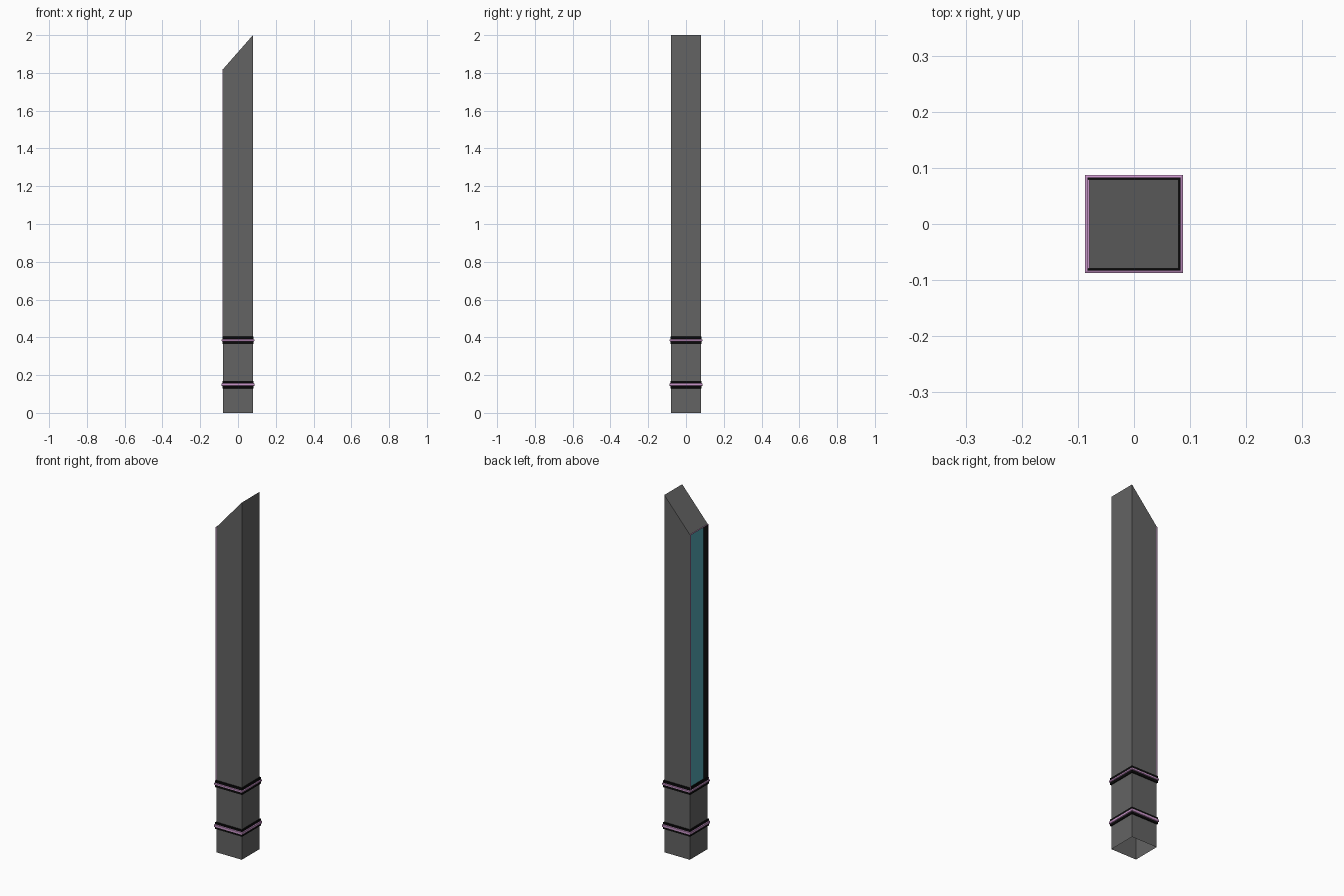
import bpy, bmesh
from mathutils import Vector

if "Cube" in bpy.data.objects:
    bpy.data.objects.remove(bpy.data.objects["Cube"])

W = 0.079          # half width of the post
SEAM = 0.385       # height where the upper shaft starts
LOW, HIGH = 1.82, 2.0


def material(name, rgb):
    m = bpy.data.materials.new(name)
    m.diffuse_color = (*rgb, 1)
    m.use_nodes = True
    m.node_tree.nodes["Principled BSDF"].inputs["Base Color"].default_value = m.diffuse_color
    return m


GREY = material("dark grey", (0.125, 0.125, 0.125))
BLACK = material("black", (0.003, 0.003, 0.003))
PINK = material("pink trim", (0.58, 0.30, 0.58))
TEAL = material("teal panel", (0.09, 0.38, 0.45))
MATS = [GREY, BLACK, PINK, TEAL]


def finish(bm, name):
    me = bpy.data.meshes.new(name)
    bm.to_mesh(me)
    bm.free()
    for m in MATS:
        me.materials.append(m)
    ob = bpy.data.objects.new(name, me)
    bpy.context.collection.objects.link(ob)
    return ob


def square(bm, r, z):
    return [bm.verts.new((x * r, y * r, z))
            for x, y in ((-1, -1), (1, -1), (1, 1), (-1, 1))]


def bridge(bm, a, b, mat=0):
    faces = []
    for i in range(4):
        j = (i + 1) % 4
        f = bm.faces.new((a[i], a[j], b[j], b[i]))
        f.material_index = mat
        faces.append(f)
    return faces


# Base: hollow square tube, open underneath
bm = bmesh.new()
bridge(bm, square(bm, W, 0), square(bm, W, SEAM))
finish(bm, "base")

# Shaft: slanted top, framed and recessed panel on the left side
bm = bmesh.new()
bottom, top = square(bm, W, SEAM), square(bm, W, HIGH)
for v in top:
    if v.co.x < 0:
        v.co.z = LOW
side = bridge(bm, bottom, top)[3]
bm.faces.new(top)


def push(face, dx, mat):
    """Extrude one face along x and colour the new walls."""
    new = bmesh.ops.extrude_discrete_faces(bm, faces=[face])["faces"][0]
    bmesh.ops.translate(bm, verts=new.verts, vec=Vector((dx, 0, 0)))
    for e in new.edges:
        for f in e.link_faces:
            if f != new:
                f.material_index = mat
    return new


side = push(side, -0.004, 2)
rim = bmesh.ops.inset_individual(bm, faces=[side], thickness=0.004)["faces"]
for f in rim:
    f.material_index = 2
side = push(side, 0.028, 1)
side.material_index = 3
finish(bm, "shaft")


# Bands: black collars with a raised pink stripe
def band(name, z, stripe):
    bm = bmesh.new()
    profile = [(W, -0.02), (0.083, -0.019), (0.083, -stripe - 0.002),
               (0.0875, -stripe), (0.0875, stripe),
               (0.083, stripe + 0.002), (0.083, 0.019), (W, 0.02)]
    rings = [square(bm, r, z + h) for r, h in profile]
    for i in range(len(rings) - 1):
        bridge(bm, rings[i], rings[i + 1], 2 if 2 <= i <= 4 else 1)
    finish(bm, name)


band("lower_band", 0.15, 0.006)
band("upper_band", 0.384, 0.004)
